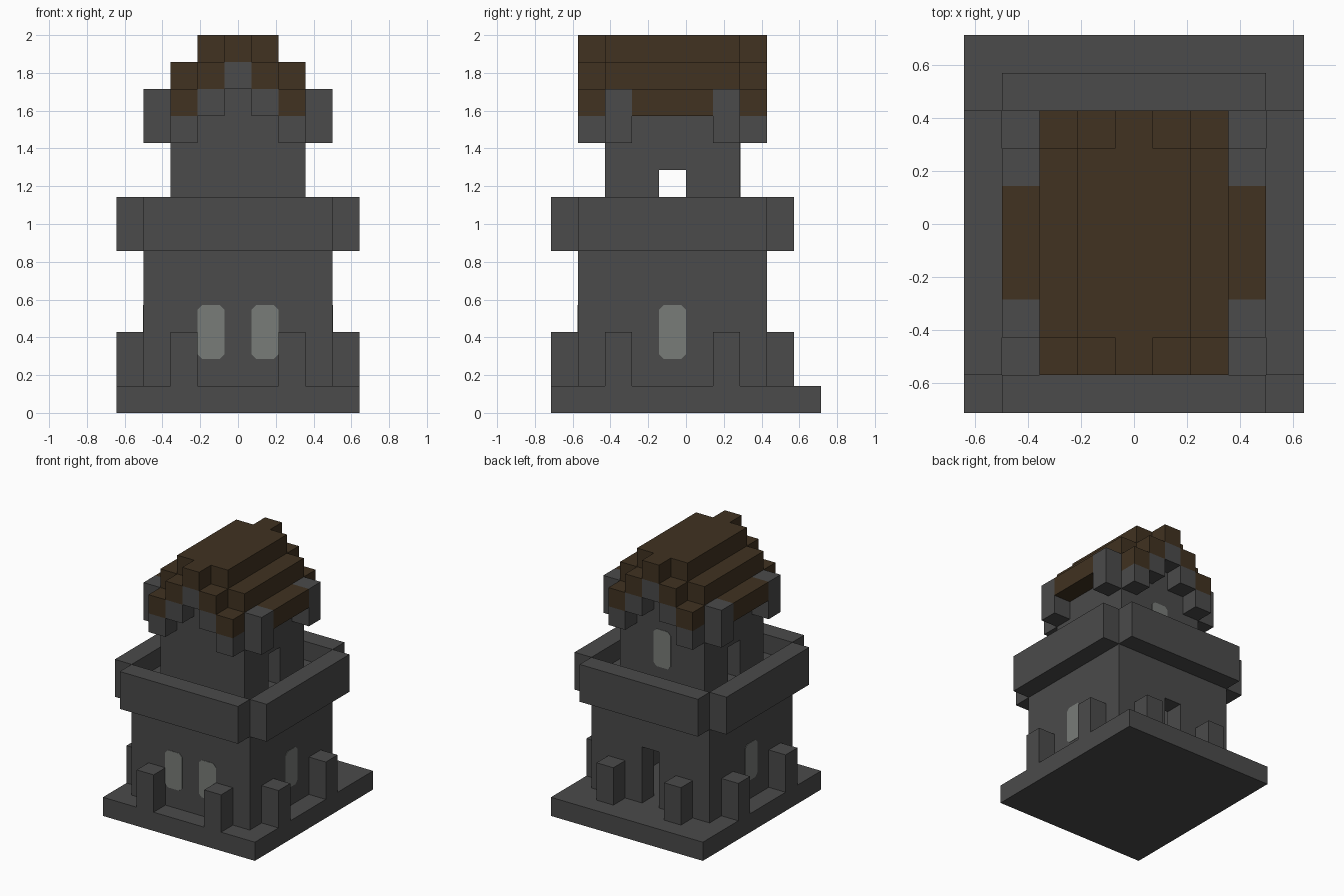
import bpy, bmesh
from mathutils import Vector

U = 1 / 7  # size of one block

cube = bpy.data.objects.get("Cube")
if cube:
    bpy.data.objects.remove(cube, do_unlink=True)


def material(name, rgb):
    mat = bpy.data.materials.new(name)
    mat.use_nodes = True
    color = (*rgb, 1)
    mat.diffuse_color = color
    mat.node_tree.nodes["Principled BSDF"].inputs["Base Color"].default_value = color
    return mat


stone = material("dark_stone", (0.069, 0.069, 0.069))
wood = material("brown_wood", (0.052, 0.032, 0.015))
glass = material("pale_glass", (0.19, 0.2, 0.188))


def finish(name, bm, mat):
    bmesh.ops.recalc_face_normals(bm, faces=bm.faces)
    mesh = bpy.data.meshes.new(name)
    bm.to_mesh(mesh)
    bm.free()
    mesh.materials.append(mat)
    obj = bpy.data.objects.new(name, mesh)
    bpy.context.collection.objects.link(obj)
    return obj


def blocks(name, mat, *spans):
    """One object from boxes given as x, y and z spans in block units."""
    bm = bmesh.new()
    for spans_xyz in spans:
        verts = bmesh.ops.create_cube(bm, size=1)["verts"]
        for v in verts:
            v.co = Vector([U * (s[0] if c < 0 else s[1]) for c, s in zip(v.co, spans_xyz)])
    return finish(name, bm, mat)


def both(x, y, z):
    """A box and its mirror image across x."""
    return [(x, y, z), ((-x[1], -x[0]), y, z)]


def window(name, center, across):
    """Thin pane with clipped corners, one block wide and two high."""
    w, h, c = 0.5, 1, 0.17
    outline = [(sx * a, sz * b) for sx, sz, order in
               ((1, 1, 1), (-1, 1, -1), (-1, -1, 1), (1, -1, -1))
               for a, b in [(w, h - c), (w - c, h)][::order]]
    out = Vector((0, 0, 1)).cross(across)
    bm = bmesh.new()
    face = bm.faces.new([bm.verts.new((Vector(center) + Vector(across) * a + Vector((0, 0, b))) * U
                                      - out * 0.002) for a, b in outline])
    ext = bmesh.ops.extrude_face_region(bm, geom=[face])["geom"]
    bmesh.ops.translate(bm, vec=out * 0.005,
                        verts=[g for g in ext if isinstance(g, bmesh.types.BMVert)])
    finish(name, bm, glass)


# Base and lower storey
blocks("base_slab", stone, ((-4.5, 4.5), (-5, 5), (0, 1)))
blocks("lower_front_wall", stone, ((-3.5, 3.5), (-4, -3), (1, 6)))
blocks("lower_side_walls", stone, *both((2.5, 3.5), (-3, 3), (1, 6)))
blocks("lower_back_wall", stone, *both((0.5, 2.5), (2, 3), (1, 6)),
       ((-0.5, 0.5), (2, 3), (4, 6)))
blocks("upper_floor", stone, ((-3.5, 3.5), (-4, 3), (6, 7)))

# Posts around the foot of the building
for label, y in (("front", (-5, -4)), ("back", (3, 4))):
    blocks(label + "_posts", stone, *both((1.5, 2.5), y, (1, 3)))
blocks("side_posts", stone, *both((3.5, 4.5), (-3, -2), (1, 3)),
       *both((3.5, 4.5), (1, 2), (1, 3)))

# Balcony parapet with open corners
blocks("parapet_front", stone, ((-3.5, 3.5), (-5, -4), (6, 8)))
blocks("parapet_back", stone, ((-3.5, 3.5), (3, 4), (6, 8)))
blocks("parapet_sides", stone, *both((3.5, 4.5), (-4, 3), (6, 8)))

# Upper storey with a doorway on each side
blocks("upper_end_walls", stone, ((-2.5, 2.5), (-3, -2), (7, 12)),
       ((-2.5, 2.5), (1, 2), (7, 12)))
blocks("upper_side_walls", stone, *both((1.5, 2.5), (-2, -1), (7, 12)),
       *both((1.5, 2.5), (0, 1), (7, 12)), *both((1.5, 2.5), (-1, 0), (9, 12)))
blocks("roof_brackets", stone, *both((2.5, 3.5), (-3, -2), (10, 12)),
       *both((2.5, 3.5), (1, 2), (10, 12)))

# Stepped roof
blocks("roof_eaves", wood, *both((2.5, 3.5), (-2, 1), (11, 12)))
blocks("roof_middle", wood, ((-2.5, 2.5), (-3, 2), (12, 13)))
blocks("roof_ridge", wood, ((-1.5, 1.5), (-3, 2), (13, 14)))

# Stepped gable arches: stone below, wood on top
for label, y in (("front", (-4, -3)), ("back", (2, 3))):
    for part, mat, lift in (("gable_arch", stone, 0), ("gable_roof", wood, 1)):
        steps = [((-0.5, 0.5), y, (12 + lift, 13 + lift))]
        for i in (1, 2):
            z = 12 - i + lift
            steps += both((i - 0.5, i + 0.5), y, (z, z + 1))
        blocks(label + "_" + part, mat, *steps)

# Window panes
for side, s in (("left", 1), ("right", -1)):
    window("front_window_" + side, (s, -4, 3), (-1, 0, 0))
    window("side_window_" + side, (3.5 * s, -0.5, 3), (0, -s, 0))
window("upper_back_window", (0, 2, 9), (1, 0, 0))

# Seat the panes on the outer wall faces
for obj in bpy.data.objects:
    if "window" in obj.name and obj.type == "MESH":
        center = sum((v.co for v in obj.data.vertices), Vector()) / len(obj.data.vertices)
        assert center.length > 0
